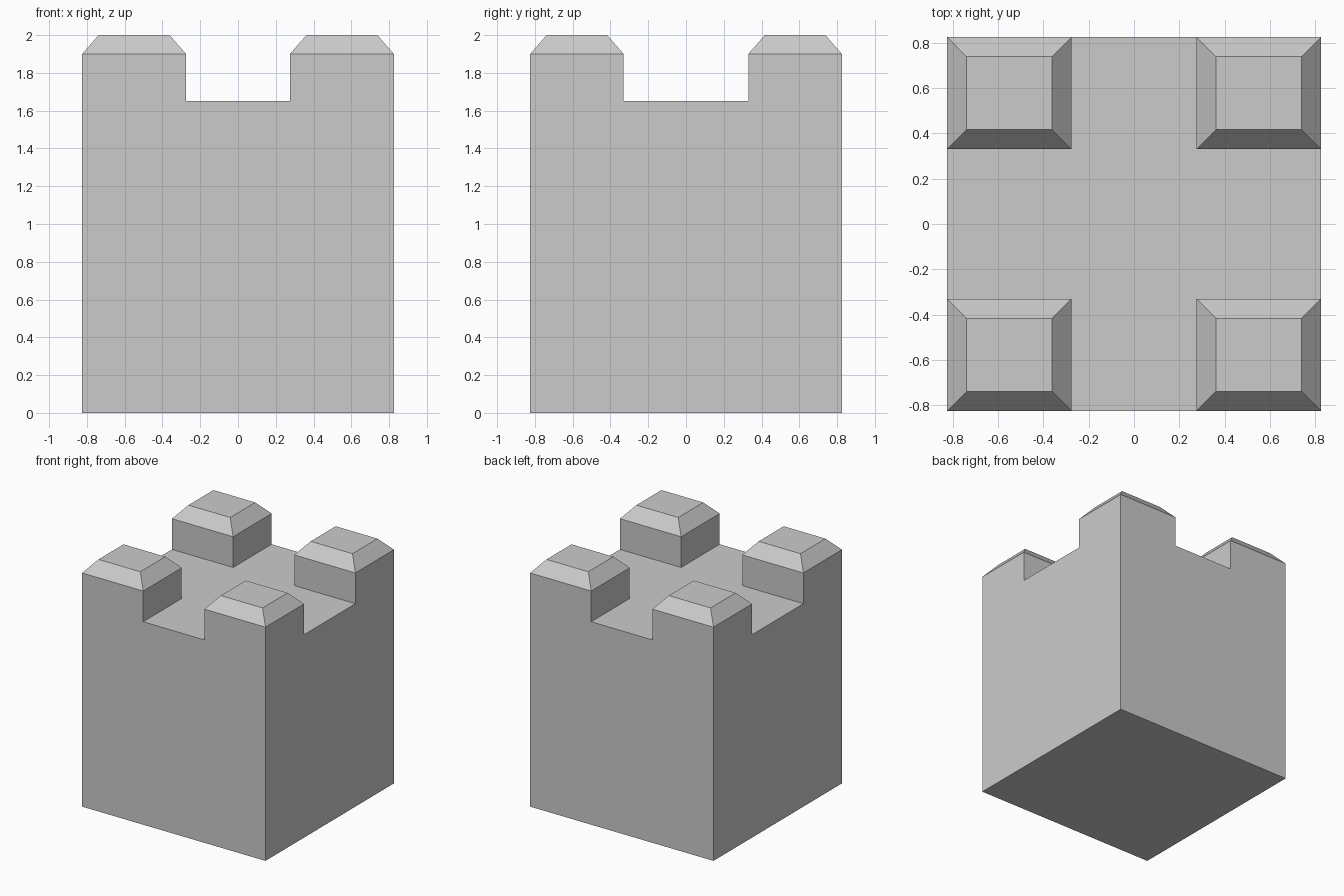
import bpy, bmesh
from mathutils import Vector

if "Cube" in bpy.data.objects:
    bpy.data.objects.remove(bpy.data.objects["Cube"])

HALF, GAP_X, GAP_Y = 0.825, 0.275, 0.33
WALL_TOP, MERLON_TOP, TOP, BEVEL = 1.65, 1.9, 2.0, 0.087


def raise_face(bm, face, height, inset=0.0):
    """Extrude one face up to a height, pulling its corners inward."""
    new = bmesh.ops.extrude_discrete_faces(bm, faces=[face])["faces"][0]
    c = new.calc_center_median()
    for v in new.verts:
        v.co.x -= inset if v.co.x > c.x else -inset
        v.co.y -= inset if v.co.y > c.y else -inset
        v.co.z = height
    return new


bm = bmesh.new()

# Tower footprint: 3 x 3 cells, the corner cells carry the merlons
xs = (-HALF, -GAP_X, GAP_X, HALF)
ys = (-HALF, -GAP_Y, GAP_Y, HALF)
grid = [[bm.verts.new((x, y, 0)) for x in xs] for y in ys]
for j in range(3):
    for i in range(3):
        bm.faces.new((grid[j][i], grid[j][i + 1], grid[j + 1][i + 1], grid[j + 1][i]))

# Solid tower body
ext = bmesh.ops.extrude_face_region(bm, geom=bm.faces[:])["geom"]
bmesh.ops.translate(bm, vec=Vector((0, 0, WALL_TOP)),
                    verts=[g for g in ext if isinstance(g, bmesh.types.BMVert)])

# Four corner merlons with chamfered caps
corners = []
for f in ext:
    if isinstance(f, bmesh.types.BMFace):
        c = f.calc_center_median()
        if abs(c.x) > GAP_X and abs(c.y) > GAP_Y:
            corners.append(f)
for f in corners:
    block = raise_face(bm, f, MERLON_TOP)
    raise_face(bm, block, TOP, BEVEL)

# Merge the flat walls into clean single faces
bmesh.ops.recalc_face_normals(bm, faces=bm.faces[:])
bmesh.ops.dissolve_limit(bm, angle_limit=0.01, verts=bm.verts[:], edges=bm.edges[:])

mesh = bpy.data.meshes.new("battlement_tower")
bm.to_mesh(mesh)
bm.free()
bpy.context.collection.objects.link(bpy.data.objects.new("battlement_tower", mesh))
